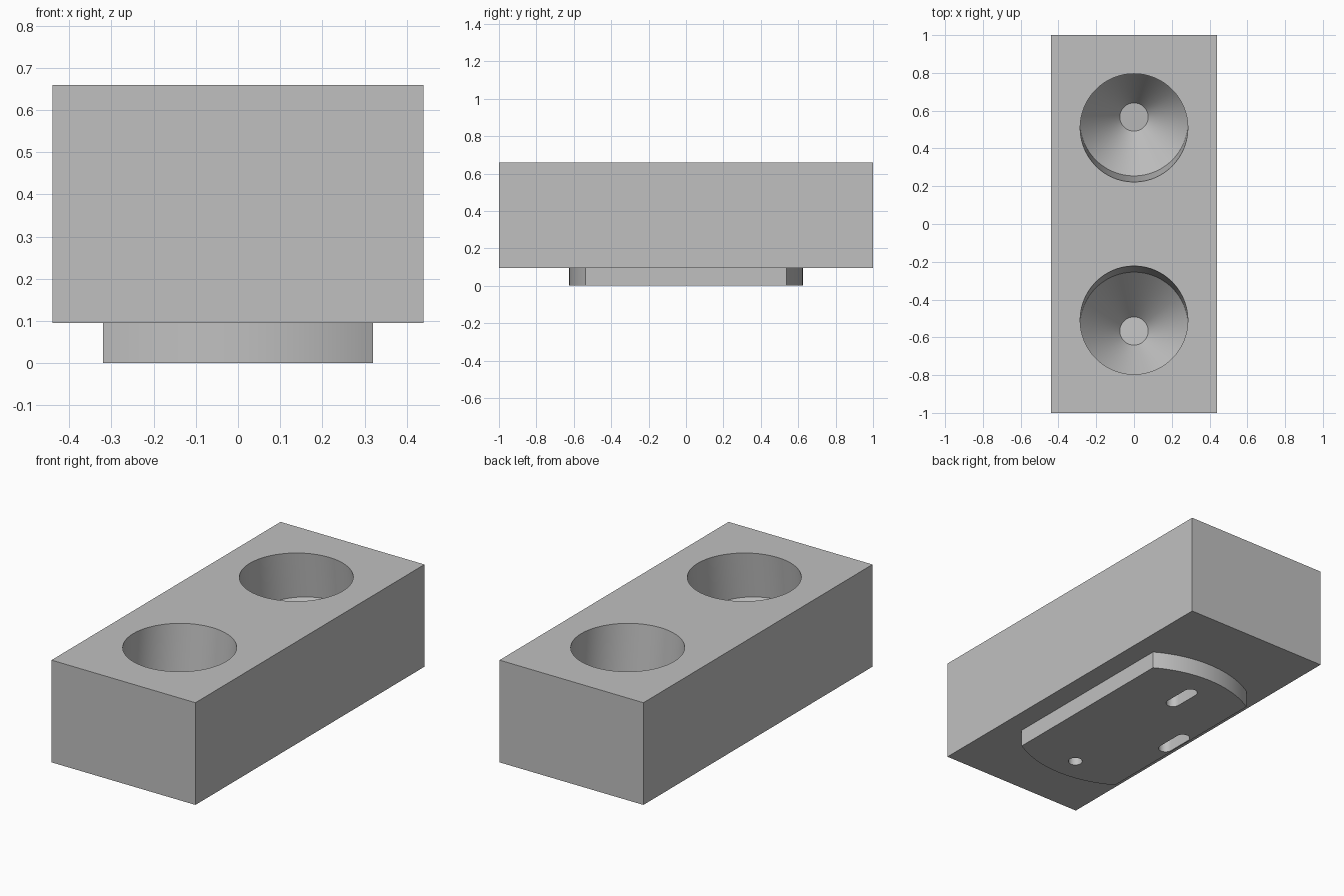
import bpy
import bmesh
from math import sin, cos, pi, radians, asin
from mathutils import Matrix

if "Cube" in bpy.data.objects:
    bpy.data.objects.remove(bpy.data.objects["Cube"])

HALF_X, PLATE_TOP, TOP = 0.44, 0.095, 0.66

grey = bpy.data.materials.new("light grey")
grey.use_nodes = True
grey.diffuse_color = (0.53, 0.53, 0.53, 1)
grey.node_tree.nodes["Principled BSDF"].inputs["Base Color"].default_value = (0.53, 0.53, 0.53, 1)


def loft(name, rings):
    """Closed solid through equal-length rings of points, listed bottom to top."""
    bm = bmesh.new()
    loops = [[bm.verts.new(p) for p in ring] for ring in rings]
    n = len(loops[0])
    for a, b in zip(loops, loops[1:]):
        for i in range(n):
            j = (i + 1) % n
            bm.faces.new((a[i], a[j], b[j], b[i]))
    bm.faces.new(loops[0][::-1])
    bm.faces.new(loops[-1])
    bmesh.ops.recalc_face_normals(bm, faces=bm.faces)
    mesh = bpy.data.meshes.new(name)
    bm.to_mesh(mesh)
    bm.free()
    mesh.materials.append(grey)
    obj = bpy.data.objects.new(name, mesh)
    bpy.context.collection.objects.link(obj)
    return obj


def prism(name, outline, z0, z1):
    return loft(name, [[(x, y, z) for x, y in outline] for z in (z0, z1)])


def arc(cx, cy, r, start, end, n):
    return [(cx + r * cos(start + (end - start) * i / n),
             cy + r * sin(start + (end - start) * i / n)) for i in range(n + 1)]


def cut(target, cutters):
    bpy.context.view_layer.objects.active = target
    for c in cutters:
        c.hide_render = True
        mod = target.modifiers.new("cut", 'BOOLEAN')
        mod.operation, mod.solver, mod.object = 'DIFFERENCE', 'EXACT', c
        bpy.ops.object.modifier_apply(modifier=mod.name)
        bpy.data.objects.remove(c)
    bpy.ops.object.select_all(action='DESELECT')
    target.select_set(True)
    bpy.ops.object.shade_smooth_by_angle(angle=radians(30))


# Main block with two outward-leaning cups that taper to a small floor
block = prism("block", [(-HALF_X, -1), (HALF_X, -1), (HALF_X, 1), (-HALF_X, 1)],
              PLATE_TOP, TOP)
cups = []
for side in (-1, 1):
    place = Matrix.Translation((0, side * 0.509, TOP)) @ Matrix.Rotation(side * radians(6), 4, 'X')
    rings = [[(x, y, z) for x, y in arc(0, 0, r, 0, 2 * pi, 96)[:-1]]
             for r, z in ((0.075, -0.55), (0.285, -0.28), (0.285, 0.15))]
    cup = loft("cup_cutter", rings)
    cup.data.transform(place)
    cups.append(cup)
cut(block, cups)

# Base plate: a disc trimmed to straight long sides
RADIUS, HALF_W = 0.625, 0.32
half = asin(HALF_W / RADIUS)
outline = (arc(0, 0, RADIUS, pi / 2 - half, pi / 2 + half, 32)
           + arc(0, 0, RADIUS, 1.5 * pi - half, 1.5 * pi + half, 32))
plate = prism("base_plate", outline, 0, PLATE_TOP)


def slot(x, y, reach, r=0.037):
    pts = arc(x, y + reach, r, 0, pi, 16) + arc(x, y - reach, r, pi, 2 * pi, 16)
    return prism("slot_cutter", pts, -0.1, PLATE_TOP + 0.1)


# Two slots and one round hole through the plate
round_hole = prism("hole_cutter", arc(0, -0.48, 0.037, 0, 2 * pi, 32)[:-1],
                   -0.1, PLATE_TOP + 0.1)
cut(plate, [slot(0, 0.39, 0.07), slot(-0.275, 0, 0.07), round_hole])
